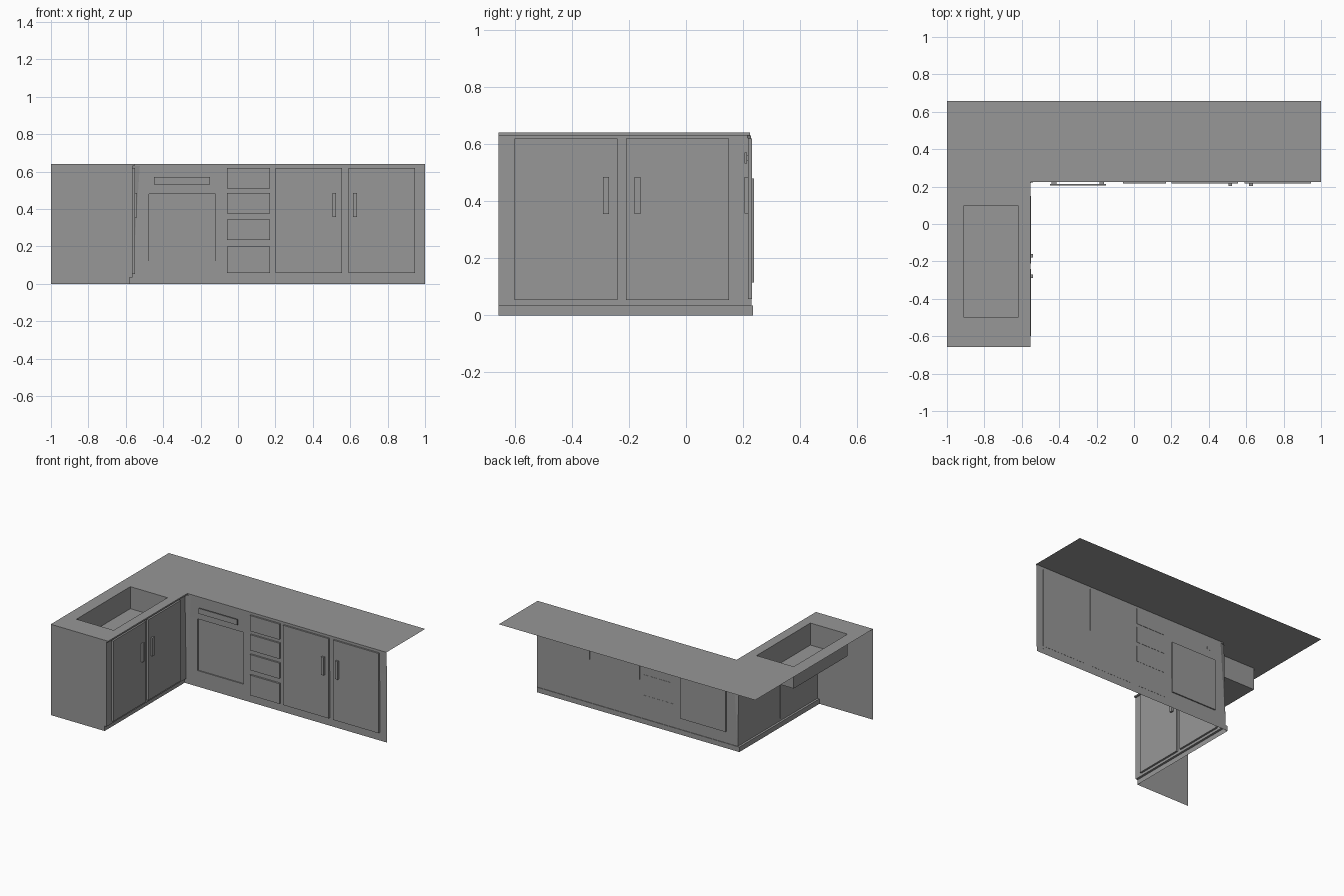
import bpy
import bmesh
from mathutils import Vector

if "Cube" in bpy.data.objects:
    bpy.data.objects.remove(bpy.data.objects["Cube"], do_unlink=True)

# Single flat grey
GREY = (0.31, 0.31, 0.31, 1)
grey = bpy.data.materials.new("matte_grey")
grey.use_nodes = True
grey.diffuse_color = GREY
grey.node_tree.nodes["Principled BSDF"].inputs["Base Color"].default_value = GREY

HALF_Y = 0.657
TOP = 0.64


def finish(name, bm):
    bmesh.ops.remove_doubles(bm, verts=bm.verts, dist=1e-5)
    mesh = bpy.data.meshes.new(name)
    bm.to_mesh(mesh)
    bm.free()
    mesh.materials.append(grey)
    obj = bpy.data.objects.new(name, mesh)
    bpy.context.collection.objects.link(obj)
    return obj


def face(bm, points):
    return bm.faces.new([bm.verts.new(p) for p in points])


def box(name, x, y, z):
    bm = bmesh.new()
    bmesh.ops.create_cube(bm, size=1)
    lo, hi = (Vector(c) for c in zip(x, y, z))
    for v in bm.verts:
        v.co = Vector(a + (b - a) * (c + 0.5) for a, b, c in zip(lo, hi, v.co))
    return finish(name, bm)


# L-shaped countertop sheet with the sink opening left out
bm = bmesh.new()
xs = [-1, -0.91, -0.62, -0.553, 1]
ys = [-HALF_Y, -0.5, 0.1, 0.225, HALF_Y]
for i in range(4):
    for j in range(4):
        if (i, j) == (1, 1) or (i == 3 and j < 3):
            continue
        x0, x1, y0, y1 = xs[i], xs[i + 1], ys[j], ys[j + 1]
        face(bm, [(x0, y0, TOP), (x1, y0, TOP), (x1, y1, TOP), (x0, y1, TOP)])
finish("countertop", bm)

# Open sink bowl hanging below the opening
bm = bmesh.new()
bmesh.ops.create_cube(bm, size=1)
for v in bm.verts:
    v.co = (xs[1] if v.co.x < 0 else xs[2], ys[1] if v.co.y < 0 else ys[2],
            TOP - 0.155 if v.co.z < 0 else TOP)
bm.normal_update()
bmesh.ops.delete(bm, geom=[f for f in bm.faces if f.normal.z > 0.9], context="FACES")
bmesh.ops.reverse_faces(bm, faces=bm.faces)
finish("sink_bowl", bm)

# Cabinet front: rows of (return x, main y, height, corner splay)
rows = [
    (-0.553, 0.225, TOP, 0),
    (-0.553, 0.225, 0.63, 0),
    (-0.565, 0.228, 0.63, 0.04),
    (-0.565, 0.229, 0.48, 0.03),
    (-0.565, 0.23, 0.115, 0.006),
    (-0.565, 0.23, 0.035, 0),
    (-0.58, 0.234, 0.035, 0),
    (-0.58, 0.234, 0, 0),
]
OVEN_X = (-0.475, -0.12)


def columns(x, y, z, splay):
    return [Vector(p) for p in (
        (x, -HALF_Y, z), (x, y - splay * 0.3, z), (x + splay, y, z),
        (OVEN_X[0], y, z), (OVEN_X[1], y, z), (1, y, z))]


bm = bmesh.new()
for r in range(len(rows) - 1):
    upper, lower = columns(*rows[r]), columns(*rows[r + 1])
    for c in range(5):
        quad = [lower[c], lower[c + 1], upper[c + 1], upper[c]]
        if r == 3 and c == 3:
            # Recessed oven window
            deep = [Vector((p.x, 0.238, p.z)) for p in quad]
            face(bm, deep)
            for k in range(4):
                n = (k + 1) % 4
                face(bm, [quad[k], quad[n], deep[n], deep[k]])
            continue
        if c == 1 and rows[r][3] == 0 and rows[r + 1][3] == 0:
            continue
        corners = [p for k, p in enumerate(quad) if (p - quad[k - 1]).length > 1e-5]
        if len(corners) > 2:
            face(bm, corners)
finish("cabinet_front", bm)

# Side panel closing the short run
bm = bmesh.new()
face(bm, [(-1, -HALF_Y, 0)] + [(x, -HALF_Y, z) for x, y, z, s in reversed(rows)]
     + [(-1, -HALF_Y, TOP)])
finish("end_panel", bm)

# Drawers and doors of the long run
MAIN_Y = (0.217, 0.231)
for n, z in enumerate([(0.51, 0.62), (0.375, 0.485), (0.235, 0.345), (0.058, 0.2)]):
    box(f"drawer_{n + 1}", (-0.06, 0.17), MAIN_Y, z)
for side, door, grip in (("right", (0.2, 0.555), 0.515), ("left", (0.59, 0.945), 0.625)):
    box(f"main_door_{side}", door, MAIN_Y, (0.058, 0.62))
    box(f"main_handle_{side}", (grip - 0.01, grip + 0.01), (0.204, 0.217), (0.357, 0.485))

# Doors of the short run
for side, door, grip in (("front", (-0.6, -0.24), -0.28), ("back", (-0.21, 0.15), -0.17)):
    box(f"return_door_{side}", (-0.567, -0.552), door, (0.053, 0.62))
    box(f"return_handle_{side}", (-0.552, -0.539), (grip - 0.01, grip + 0.01), (0.355, 0.485))

# Oven handle on two mounts
box("oven_handle", (-0.45, -0.15), (0.205, 0.213), (0.532, 0.57))
for side, x in (("right", -0.44), ("left", -0.185)):
    box(f"oven_handle_mount_{side}", (x, x + 0.025), (0.213, 0.229), (0.54, 0.56))
